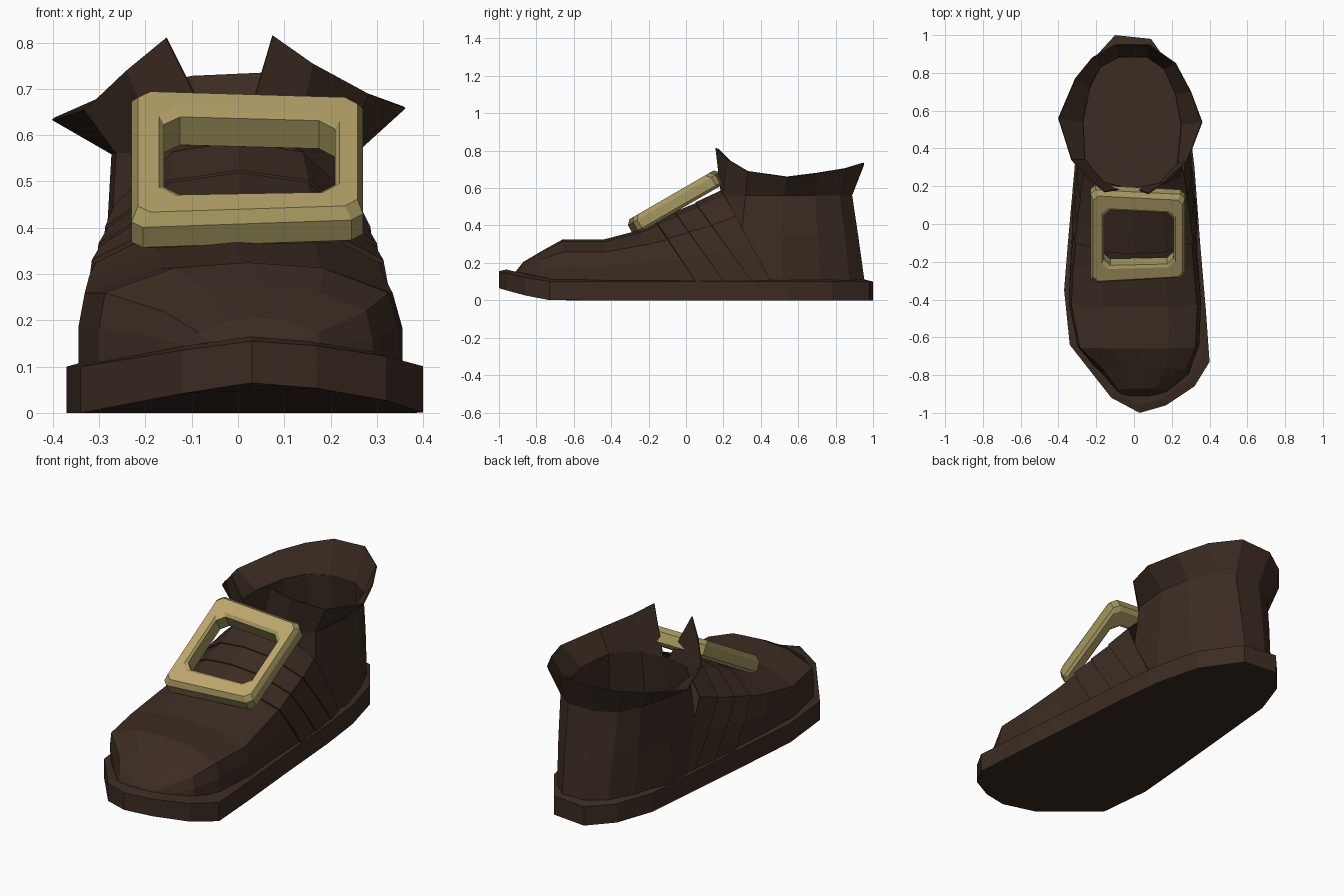
import bpy, bmesh, math
from mathutils import Vector, Matrix

cube = bpy.data.objects.get("Cube")
if cube:
    bpy.data.objects.remove(cube, do_unlink=True)


def material(name, rgb):
    m = bpy.data.materials.new(name)
    m.use_nodes = True
    m.diffuse_color = (*rgb, 1)
    bsdf = m.node_tree.nodes["Principled BSDF"]
    bsdf.inputs["Base Color"].default_value = (*rgb, 1)
    bsdf.inputs["Roughness"].default_value = 0.9
    return m


leather = material("brown leather", (0.044, 0.025, 0.016))
brass = material("pale brass", (0.5, 0.38, 0.15))
dull_brass = material("dull brass", (0.37, 0.31, 0.115))


def loft(name, rings, mats, closed=True, looped=False, caps=True, thick=0):
    """Skin a row of point rings with quads."""
    bm = bmesh.new()
    rows = [[bm.verts.new(p) for p in ring] for ring in rings]
    pairs = list(zip(rows, rows[1:])) + ([(rows[-1], rows[0])] if looped else [])
    n = len(rows[0])
    for a, b in pairs:
        for i in range(n if closed else n - 1):
            j = (i + 1) % n
            bm.faces.new((a[i], a[j], b[j], b[i]))
    if caps:
        bm.faces.new(rows[0])
        bm.faces.new(rows[-1])
    bmesh.ops.recalc_face_normals(bm, faces=bm.faces)
    me = bpy.data.meshes.new(name)
    bm.to_mesh(me)
    bm.free()
    ob = bpy.data.objects.new(name, me)
    bpy.context.collection.objects.link(ob)
    for m in mats:
        me.materials.append(m)
    if thick:
        mod = ob.modifiers.new("thickness", "SOLIDIFY")
        mod.thickness = thick
        mod.offset = 0
    return ob


# Sole: outline with an upturned toe; its top doubles as the insole
outline = [(.03, -1), (.17, -.96), (.32, -.86), (.4, -.73), (.38, -.45), (.35, -.1),
           (.32, .3), (.29, .55), (.23, .78), (.09, .98), (-.1, 1), (-.21, .88),
           (-.28, .68), (-.31, .35), (-.35, -.1), (-.37, -.35), (-.34, -.64), (-.12, -.92)]


def toe_lift(y):
    return max(0, (-.72 - y) / .28) ** 1.3


bottom = [(x, y, .065 * toe_lift(y)) for x, y in outline]
top = [(x, y, .1 + .055 * toe_lift(y)) for x, y in outline]
rim = [(x * .9, y * .96, z + .01) for x, y, z in top]
loft("sole", [bottom, top, rim], [leather])

# Foot: slanted arches from toe to instep, open towards the ankle
ARCH = [(-1, 0), (-1, .4), (-.96, .72), (-.5, .95), (0, 1),
        (.5, .95), (.94, .72), (1, .4), (1, 0)]


def arch(y_low, y_top, z_top, x_left, x_right, z_low=.09, grow=0):
    mid, half = (x_left + x_right) / 2, (x_right - x_left) / 2 + grow
    return [(mid + half * u, y_low + (y_top - y_low) * h,
             z_low + (z_top + grow - z_low) * h) for u, h in ARCH]


sections = [(-.93, -.91, .155, -.05, .11), (-.9, -.87, .205, -.09, .18),
            (-.8, -.76, .27, -.17, .29), (-.64, -.66, .325, -.3, .345),
            (-.4, -.44, .325, -.345, .355), (-.15, -.25, .375, -.335, .335),
            (.06, -.16, .415, -.32, .325), (.21, -.06, .465, -.305, .31),
            (.36, .05, .515, -.29, .295), (.46, .19, .585, -.275, .275)]
loft("foot_upper", [arch(*s) for s in sections], [leather], closed=False, caps=False)

# Three overlapping instep straps
for k, name in enumerate(("front_strap", "middle_strap", "rear_strap")):
    a, b = sections[6 + k], sections[7 + k]
    loft(name, [arch(*a), arch(*a, grow=.009), arch(*b, grow=.004), arch(*b)],
         [leather], closed=False, caps=False)

# Ankle: hollow shaft, tapered towards the heel
opening = [(0, .19), (.12, .2), (.23, .32), (.25, .52), (.22, .69), (.16, .82), (.07, .885),
           (-.08, .885), (-.18, .83), (-.235, .72), (-.27, .54), (-.26, .34), (-.16, .22), (-.03, .19)]


def ankle_ring(z, wide=1, long=1, taper=0):
    return [(x * (wide - taper * max(0, y - .5)), .55 + (y - .55) * long, z)
            for x, y in opening]


loft("ankle", [ankle_ring(.1, 1.1, 1.2, .65), ankle_ring(.34, 1.06, 1.1, .3),
               ankle_ring(.565)], [leather], caps=False, thick=.006)

# Collar: flared band, split at the front into two points
collar_edge = [(.075, .16, .815), (.16, .22, .755), (.28, .33, .69), (.36, .54, .66),
               (.3, .7, .68), (.22, .85, .705), (.08, .95, .735), (-.1, .95, .727),
               (-.22, .88, .7), (-.31, .77, .675), (-.4, .56, .635), (-.33, .34, .655),
               (-.24, .24, .74), (-.155, .17, .81)]
loft("collar", [ankle_ring(.56), collar_edge], [leather],
     closed=False, caps=False, thick=.006)

# Buckle: chamfered rectangular frame leaning on the instep


def cut_corners(corners, size):
    points = []
    for i, c in enumerate(corners):
        c = Vector(c)
        for other in (corners[i - 1], corners[(i + 1) % len(corners)]):
            points.append(c + (Vector(other) - c).normalized() * size)
    return points


outer = cut_corners([(-.25, .285), (.25, .255), (.25, -.25), (-.25, -.285)], .025)
inner = cut_corners([(-.18, .17), (.19, .15), (.19, -.16), (-.18, -.17)], .035)
lean = Matrix.Translation((.02, -.055, .525)) @ Matrix.Rotation(math.radians(30), 4, "X")
profile = [(0, -.03), (0, .02), (.2, .045), (.85, .045),
           (1, .035), (1, -.035), (.85, -.045), (.2, -.045)]
rings = [[lean @ o.lerp(i, t).to_3d() + lean.to_3x3() @ Vector((0, 0, w))
          for o, i in zip(outer, inner)] for t, w in profile]
buckle = loft("buckle", rings, [brass, dull_brass], looped=True, caps=False)
facing = lean.to_3x3() @ Vector((0, 0, 1))
for face in buckle.data.polygons:
    face.material_index = 0 if face.normal.dot(facing) > .9 else 1
